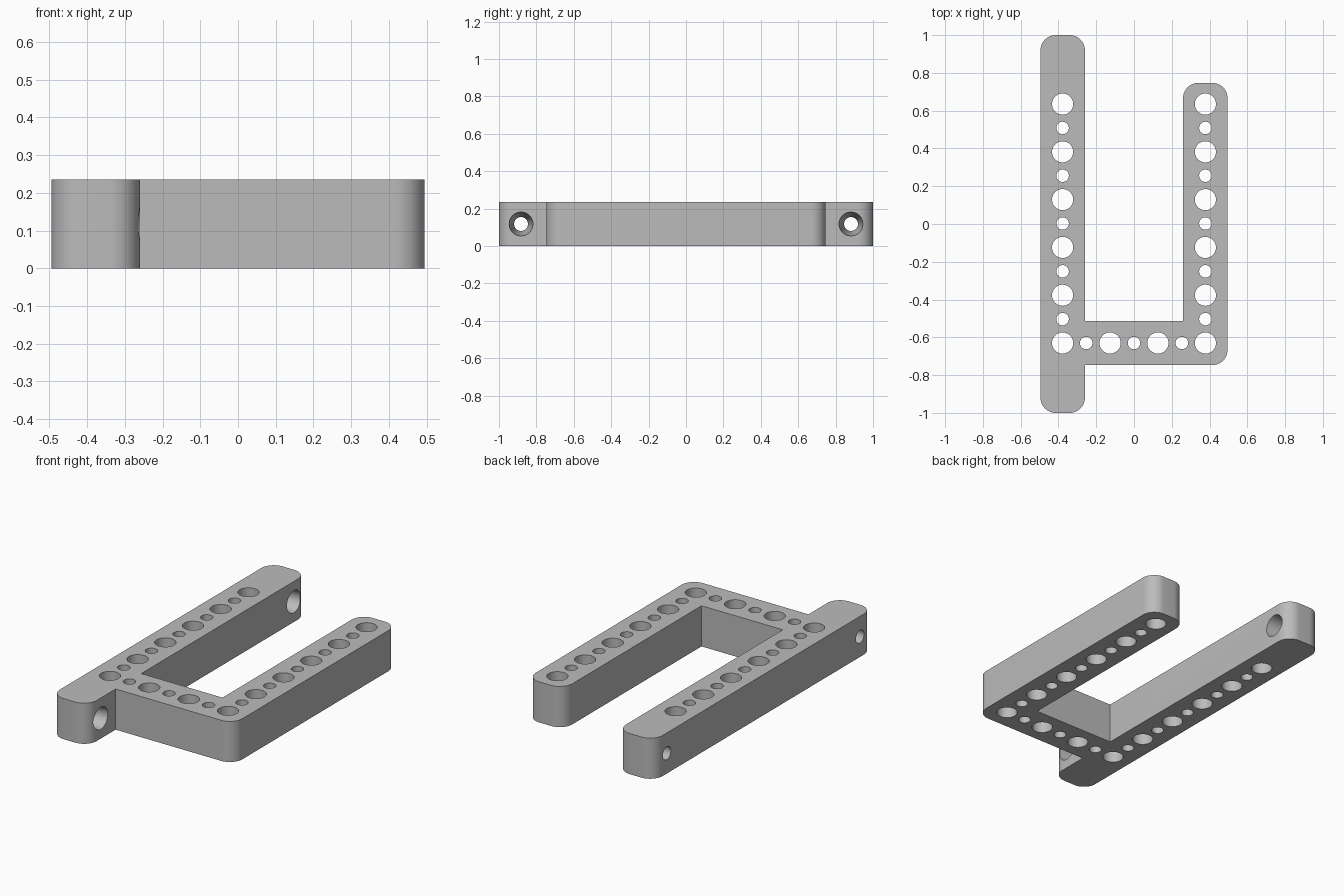
import bpy
import bmesh
from math import pi, cos, sin
from mathutils import Matrix, Vector

cube = bpy.data.objects.get("Cube")
if cube:
    bpy.data.objects.remove(cube)

HEIGHT = 0.235
OUTER, INNER = 0.495, 0.26      # x limits of both arms
ARM_X = 0.378                   # arm centre lines
BAR_Y = -0.63                   # crossbar centre line
PITCH = 0.1265                  # distance between neighbouring holes
BIG, SMALL = 0.056, 0.033       # hole radii
CORNER = 0.08

grey = bpy.data.materials.new("plain grey")
grey.use_nodes = True
grey.diffuse_color = (0.5, 0.5, 0.5, 1)
grey.node_tree.nodes["Principled BSDF"].inputs["Base Color"].default_value = (0.5, 0.5, 0.5, 1)


def make_object(name, bm):
    bmesh.ops.recalc_face_normals(bm, faces=bm.faces[:])
    mesh = bpy.data.meshes.new(name)
    bm.to_mesh(mesh)
    bm.free()
    mesh.materials.append(grey)
    obj = bpy.data.objects.new(name, mesh)
    bpy.context.collection.objects.link(obj)
    return obj


def arc(x, y, sx, sy, steps=12):
    """Rounded corner at (x, y) pointing along signs sx, sy, counterclockwise."""
    centre = Vector((x - sx * CORNER, y - sy * CORNER, 0))
    start = {(1, 1): 0, (-1, 1): 1, (-1, -1): 2, (1, -1): 3}[sx, sy] * pi / 2
    angles = [start + pi / 2 * i / steps for i in range(steps + 1)]
    return [centre + CORNER * Vector((cos(a), sin(a), 0)) for a in angles]


# Frame outline: long arm, crossbar and short arm in one profile
outline = (
    arc(-OUTER, -1, -1, -1) + arc(-INNER, -1, 1, -1)
    + [Vector((-INNER, -0.747, 0))]
    + arc(OUTER, -0.747, 1, -1) + arc(OUTER, 0.747, 1, 1) + arc(INNER, 0.747, -1, 1)
    + [Vector((INNER, -0.513, 0)), Vector((-INNER, -0.513, 0))]
    + arc(-INNER, 1, 1, 1) + arc(-OUTER, 1, -1, 1)
)
bm = bmesh.new()
base = bm.faces.new([bm.verts.new(p) for p in outline])
extruded = bmesh.ops.extrude_face_region(bm, geom=[base])["geom"]
bmesh.ops.translate(bm, vec=(0, 0, HEIGHT),
                    verts=[v for v in extruded if isinstance(v, bmesh.types.BMVert)])
frame = make_object("drilled_frame", bm)

# Hole cutters: alternating large and small holes along arms and crossbar
cutters = bmesh.new()


def drill(x, y, radius):
    bmesh.ops.create_cone(cutters, cap_ends=True, segments=40, radius1=radius, radius2=radius,
                          depth=HEIGHT * 2, matrix=Matrix.Translation((x, y, HEIGHT / 2)))


for i in range(11):
    for x in (-ARM_X, ARM_X):
        drill(x, BAR_Y + i * PITCH, SMALL if i % 2 else BIG)
for i in range(-2, 3):
    drill(i * PITCH, BAR_Y, BIG if i % 2 else SMALL)

# Tapered cross holes through both ends of the long arm, wide on the inner side
WIDE, NARROW, WIDTH = 0.064, 0.037, OUTER - INNER
extra = (WIDE - NARROW) / 2     # taper carried past both faces
for y in (-0.882, 0.882):
    bmesh.ops.create_cone(cutters, cap_ends=True, segments=40,
                          radius1=NARROW - extra, radius2=WIDE + extra, depth=WIDTH * 2,
                          matrix=Matrix.Translation((-(OUTER + INNER) / 2, y, HEIGHT / 2))
                          @ Matrix.Rotation(pi / 2, 4, "Y"))
hole_cutters = make_object("hole_cutters", cutters)
hole_cutters.hide_render = True

cut = frame.modifiers.new("holes", "BOOLEAN")
cut.operation = "DIFFERENCE"
cut.solver = "EXACT"
cut.object = hole_cutters

bpy.ops.object.select_all(action="DESELECT")
frame.select_set(True)
bpy.context.view_layer.objects.active = frame
bpy.ops.object.modifier_apply(modifier=cut.name)
bpy.data.objects.remove(hole_cutters)
bpy.ops.object.shade_smooth_by_angle(angle=pi / 6)
